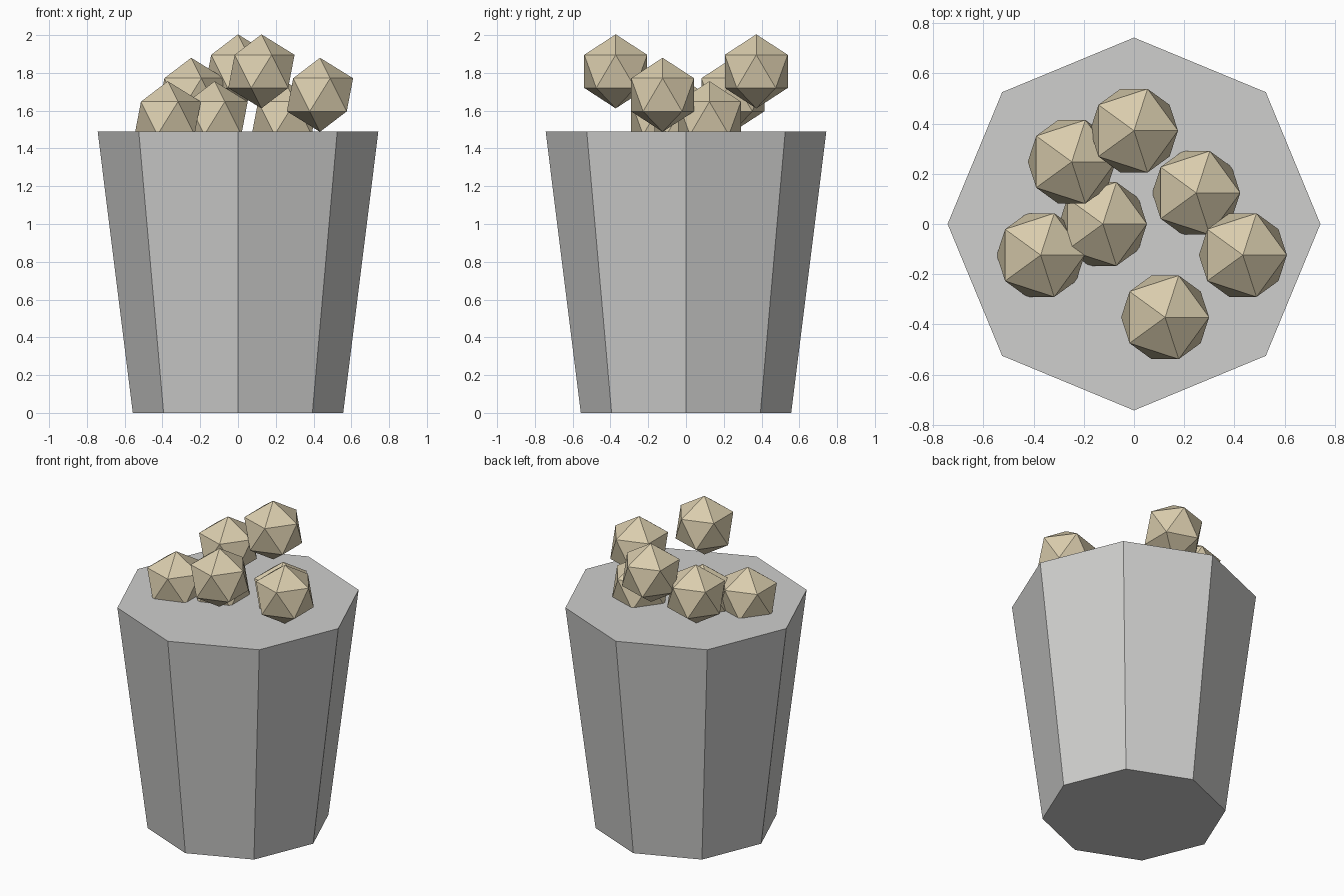
import bpy

cube = bpy.data.objects.get("Cube")
if cube:
    bpy.data.objects.remove(cube, do_unlink=True)


def make_material(name, rgb):
    mat = bpy.data.materials.new(name)
    mat.use_nodes = True
    color = (*rgb, 1.0)
    mat.diffuse_color = color
    mat.node_tree.nodes["Principled BSDF"].inputs["Base Color"].default_value = color
    return mat


def finish(name, mat):
    obj = bpy.context.object
    obj.name = name
    obj.data.name = name
    obj.data.materials.append(mat)
    bpy.ops.object.shade_flat()
    return obj


grey = make_material("light grey", (0.62, 0.62, 0.61))
beige = make_material("pale beige", (0.70, 0.61, 0.42))

# Tapered eight-sided bucket, closed at both ends, corners on the axes
HEIGHT = 1.49
bpy.ops.mesh.primitive_cone_add(vertices=8, radius1=0.557, radius2=0.743,
                                depth=HEIGHT, location=(0, 0, HEIGHT / 2))
finish("bucket", grey)

# Faceted kernels piled in three layers on a regular spacing
STEP = 0.124
RADIUS = 0.196
BASE = 1.56
kernels = [  # x, y and layer, in steps
    (1, -3, 2), (0, 3, 2),
    (3.5, -1, 1), (-2, 2, 1),
    (2, 1, 0), (-1, 0, 0), (-3, -1, 0),
]
for i, (x, y, layer) in enumerate(kernels, 1):
    bpy.ops.mesh.primitive_ico_sphere_add(
        subdivisions=1, radius=RADIUS,
        location=(x * STEP, y * STEP, BASE + layer * STEP))
    finish(f"kernel_{i}", beige)
